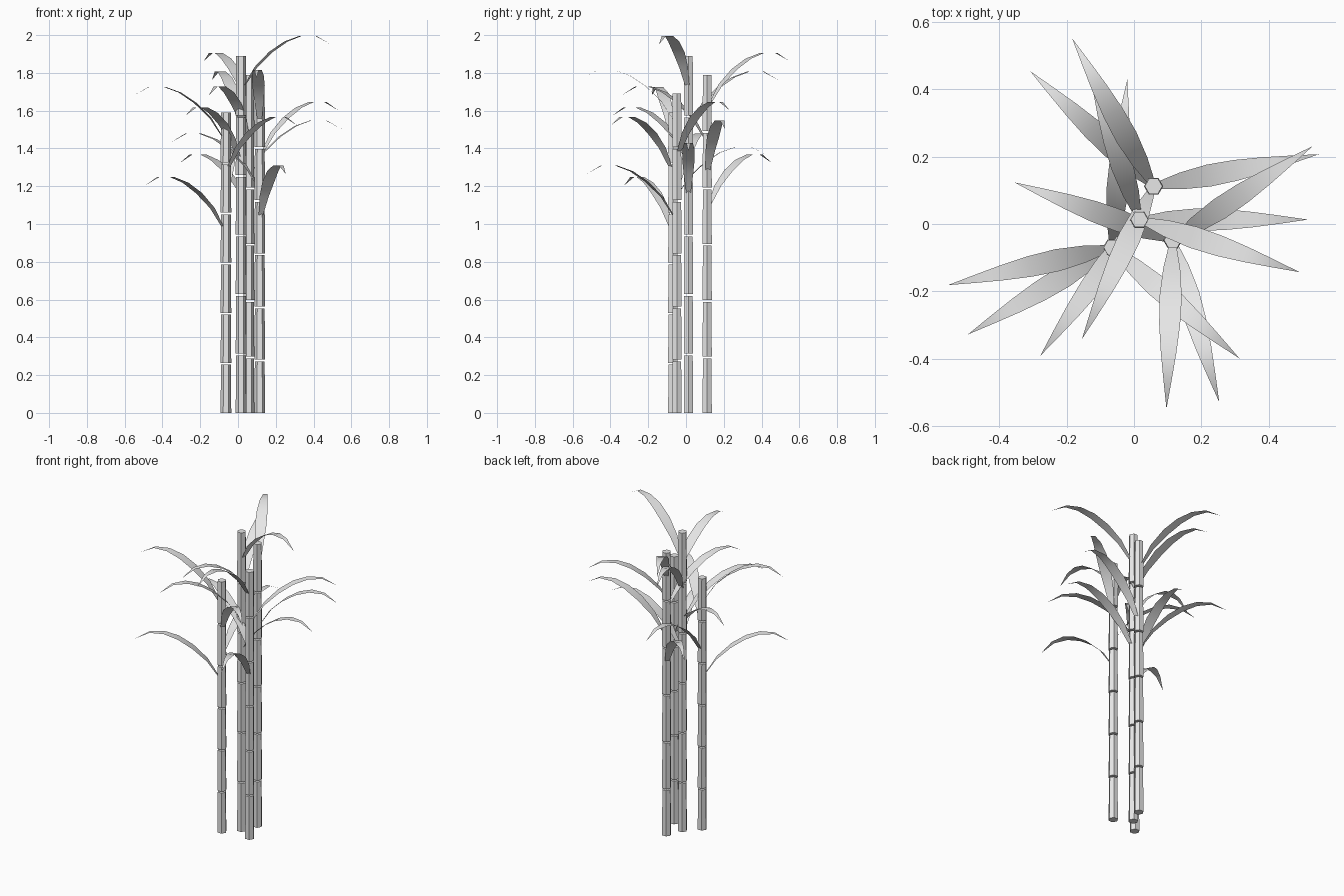
import bpy, bmesh
from math import radians, sin, cos
from mathutils import Vector, Matrix

cube = bpy.data.objects.get("Cube")
if cube:
    bpy.data.objects.remove(cube)

grey = bpy.data.materials.new("plain_grey")
grey.use_nodes = True
colour = (0.8, 0.8, 0.8, 1)
grey.diffuse_color = colour
grey.node_tree.nodes["Principled BSDF"].inputs["Base Color"].default_value = colour

SEGMENTS = 6      # canes per stalk and also spans per leaf
GAP = 0.01
REACH = 0.5
RISE = [0, .13, .21, .265, .295, .295, .25]
HALF_WIDTH = [.008, .025, .033, .031, .023, .012, 0]


def finish(bm, name):
    mesh = bpy.data.meshes.new(name)
    bm.to_mesh(mesh)
    bm.free()
    mesh.materials.append(grey)
    obj = bpy.data.objects.new(name, mesh)
    bpy.context.collection.objects.link(obj)
    return obj


def stalk(name, x, y, height):
    """Stack of slightly tapered six-sided canes with narrow gaps."""
    bm = bmesh.new()
    pitch = height / SEGMENTS
    for i in range(SEGMENTS):
        length = pitch - (GAP if i < SEGMENTS - 1 else 0)
        place = Matrix.Translation((x, y, i * pitch + length / 2))
        turn = Matrix.Rotation(radians(30), 4, 'Z')
        bmesh.ops.create_cone(bm, cap_ends=True, segments=6, radius1=.0285,
                              radius2=.026, depth=length, matrix=place @ turn)
    finish(bm, name)


def leaf(name, base, angle):
    """Arching blade that leaves the stalk steeply and droops at its tip."""
    bm = bmesh.new()
    out = Vector((cos(angle), sin(angle), 0))
    side = Vector((-out.y, out.x, 0))
    rows = []
    for i, (rise, half) in enumerate(zip(RISE, HALF_WIDTH)):
        mid = base + out * REACH * i / SEGMENTS + Vector((0, 0, rise))
        offsets = (-half, half) if half else (0,)
        rows.append([bm.verts.new(mid + side * s) for s in offsets])
    for a, b in zip(rows, rows[1:]):
        bm.faces.new([a[0]] + b + [a[1]])
    bmesh.ops.recalc_face_normals(bm, faces=bm.faces)
    bm.normal_update()
    if sum(f.normal.z for f in bm.faces) < 0:
        bmesh.ops.reverse_faces(bm, faces=bm.faces)
    for f in bm.faces:
        f.smooth = True
    finish(bm, name)


# Stalk name, position, height and heading of the lowest leaf in degrees
STALKS = [("right", -.064, -.07, 1.59, 211), ("middle", .016, .013, 1.89, 0),
          ("back", .058, .112, 1.79, 137), ("left", .115, -.048, 1.69, -74)]

for label, x, y, height, heading in STALKS:
    stalk(label + "_stalk", x, y, height)
    # Leaves spiral up the stalk at equal steps
    for i in range(4):
        base = Vector((x, y, height * (.6 + .1 * i)))
        leaf(f"{label}_leaf_{i + 1}", base, radians(heading) - 2.2 * i)
